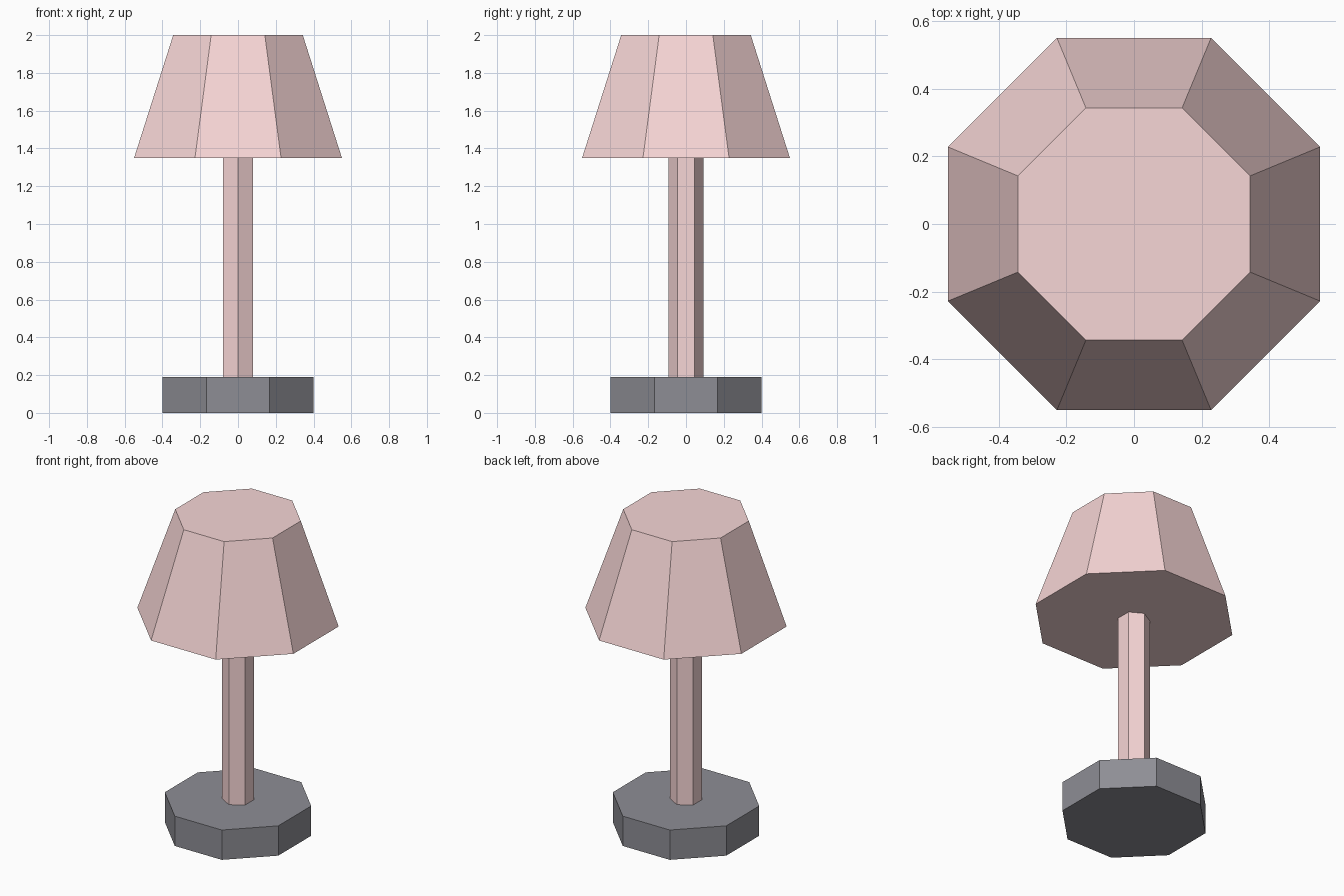
import bpy
from math import cos, pi

if "Cube" in bpy.data.objects:
    bpy.data.objects.remove(bpy.data.objects["Cube"])


def material(name, rgb):
    mat = bpy.data.materials.new(name)
    mat.diffuse_color = (*rgb, 1)
    mat.use_nodes = True
    mat.node_tree.nodes["Principled BSDF"].inputs["Base Color"].default_value = mat.diffuse_color
    return mat


def prism(name, sides, flat_bottom, flat_top, z0, z1, turn, mat):
    """Tapered prism sized by the distance from its axis to its flat sides."""
    k = 1 / cos(pi / sides)
    bpy.ops.mesh.primitive_cone_add(
        vertices=sides, radius1=flat_bottom * k, radius2=flat_top * k,
        depth=z1 - z0, location=(0, 0, (z0 + z1) / 2), rotation=(0, 0, turn))
    obj = bpy.context.object
    obj.name = name
    obj.data.materials.append(mat)
    return obj


pink = material("pink", (0.93, 0.67, 0.67))
dark = material("dark_grey", (0.27, 0.27, 0.30))

# Octagonal foot, hexagonal pole with corners front and back, tapered shade
prism("base", 8, 0.40, 0.40, 0.0, 0.19, pi / 8, dark)
prism("pole", 6, 0.08, 0.08, 0.19, 1.35, 0, pink)
prism("shade", 8, 0.55, 0.343, 1.35, 2.0, pi / 8, pink)
